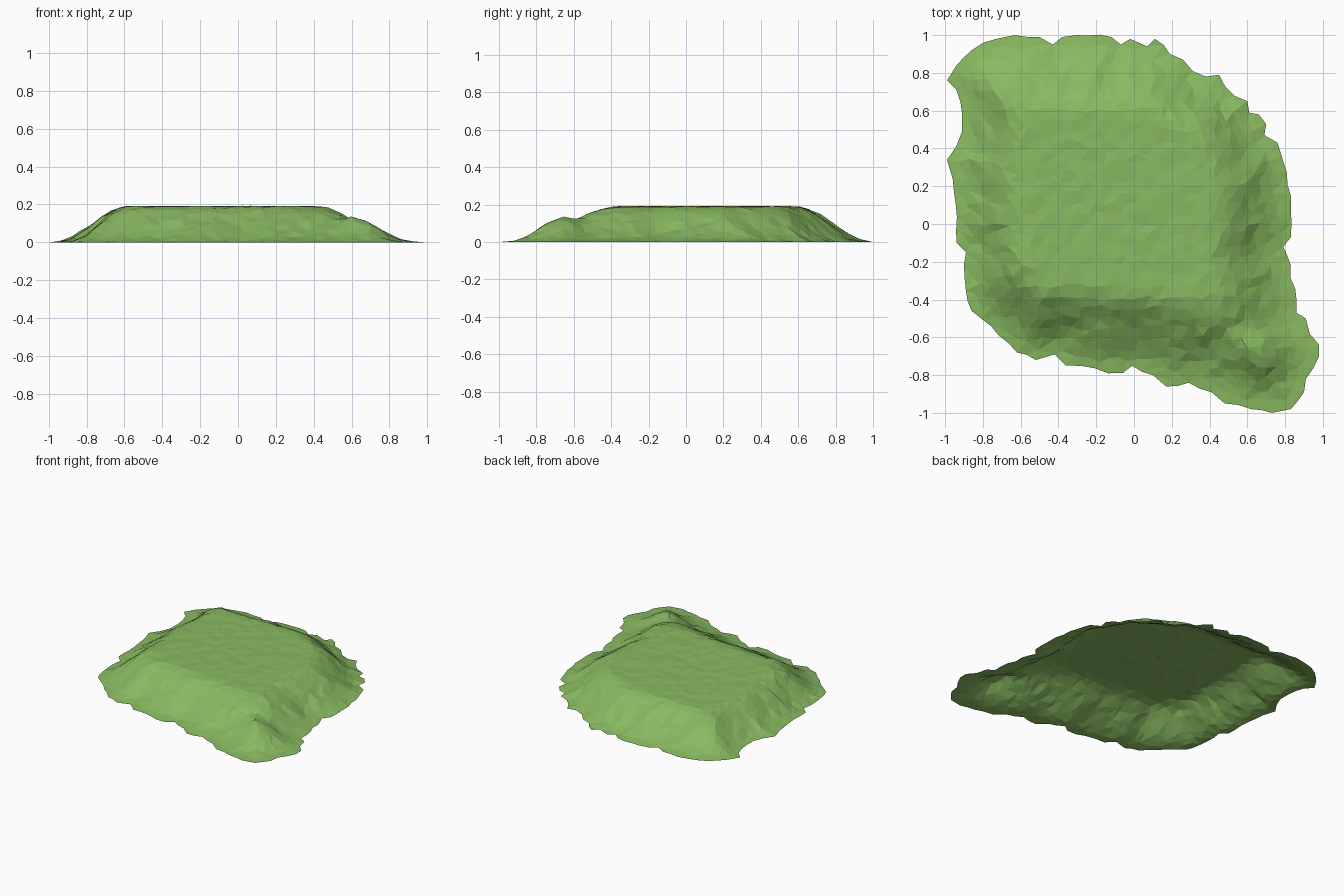
import bpy
import math
import random
from mathutils import Vector, noise
from mathutils.geometry import delaunay_2d_cdt, intersect_point_line

random.seed(4)
if "Cube" in bpy.data.objects:
    bpy.data.objects.remove(bpy.data.objects["Cube"], do_unlink=True)

# Ragged foot of the hill, clockwise from the back right corner
FOOT = [(-.99, .76), (-.94, .84), (-.86, .92), (-.73, .98), (-.63, 1), (-.5, .99),
        (-.43, .95), (-.38, .99), (-.3, 1), (-.12, .99), (-.07, .95), (-.02, .98),
        (.07, .94), (.11, .98), (.19, .9), (.26, .87), (.31, .81), (.38, .78),
        (.45, .79), (.53, .68), (.6, .65), (.61, .59), (.66, .58), (.7, .53),
        (.69, .47), (.76, .43), (.81, .27), (.83, .15), (.83, -.07), (.79, -.12),
        (.83, -.22), (.86, -.47), (.91, -.5), (.93, -.58), (.98, -.64), (.98, -.7),
        (.91, -.82), (.9, -.89), (.83, -.98), (.73, -1), (.62, -.98), (.48, -.95),
        (.41, -.89), (.29, -.84), (.17, -.86), (.1, -.8), (-.01, -.75), (-.06, -.79),
        (-.36, -.75), (-.42, -.69), (-.52, -.72), (-.62, -.68), (-.81, -.5),
        (-.86, -.46), (-.89, -.35), (-.89, -.15), (-.94, -.1), (-.96, .24),
        (-.99, .34), (-.91, .49), (-.91, .58), (-.94, .71)]
# Edge of the level top
CREST = [(-.58, .58), (.1, .58), (.33, .45), (.42, .2), (.39, -.2),
         (.42, -.38), (0, -.34), (-.45, -.31), (-.58, -.2)]
TOP = 0.19
STEP = 0.055


def to_vectors(points):
    return [Vector(p) for p in reversed(points)]


def edge_distance(p, loop):
    best = math.inf
    for a, b in zip(loop, loop[1:] + loop[:1]):
        hit, t = intersect_point_line(p, a, b)
        hit = a.lerp(b, min(max(t, 0), 1))
        best = min(best, (p - hit).length)
    return best


def inside(p, loop):
    odd = False
    for a, b in zip(loop, loop[1:] + loop[:1]):
        if (a.y > p.y) != (b.y > p.y):
            if p.x < a.x + (b.x - a.x) * (p.y - a.y) / (b.y - a.y):
                odd = not odd
    return odd


foot, crest = to_vectors(FOOT), to_vectors(CREST)


def height(p):
    rim = edge_distance(p, foot)
    rise = 0 if inside(p, crest) else edge_distance(p, crest)
    t = rim / (rim + rise)
    # Gullies and lumps are strongest halfway up the slope
    rough = noise.noise(Vector((p.x * 7, p.y * 7, 0))) + random.uniform(-.4, .4)
    t = min(max(t + rough * .2 * t * (1 - t), 0), 1)
    z = TOP * t * t * (3 - 2 * t)
    # Low knoll on the front left spur
    gap = (p - Vector((.67, -.7))).length
    z += .05 * math.exp(-(gap / .13) ** 2) * min(rim / .2, 1)
    # Faint unevenness of the ground
    return min(z + random.uniform(-.003, .003) * min(rim * 8, 1), TOP + .004)


# Foot points, with long stretches broken up, then a jittered field of inner points
points = []
for a, b in zip(foot, foot[1:] + foot[:1]):
    parts = max(1, round((b - a).length / (STEP * 1.3)))
    side = Vector((b.y - a.y, a.x - b.x)).normalized()
    for i in range(parts):
        wobble = random.uniform(-.012, .012) if i else 0
        points.append(a.lerp(b, i / parts) + side * wobble)
rim_count = len(points)

cells = int(1 / STEP) + 1
for row in range(-cells, cells + 1):
    for col in range(-cells, cells + 1):
        p = Vector((col + row % 2 / 2, row)) * STEP
        p += Vector((random.uniform(-.3, .3), random.uniform(-.3, .3))) * STEP
        if inside(p, foot) and edge_distance(p, foot) > STEP * .6:
            points.append(p)

boundary = [(i, (i + 1) % rim_count) for i in range(rim_count)]
flat, _, faces, sources, _, _ = delaunay_2d_cdt(points, boundary, [], 1, 1e-5)

# Open ground sheet, raised into the hill
verts = []
for p, source in zip(flat, sources):
    on_rim = any(i < rim_count for i in source)
    verts.append((p.x, p.y, 0 if on_rim else max(height(p), .001)))
mesh = bpy.data.meshes.new("grassy_hill")
mesh.from_pydata(verts, [], faces)
mesh.update()
hill = bpy.data.objects.new("grassy_hill", mesh)
bpy.context.collection.objects.link(hill)

# Grass colour
grass = bpy.data.materials.new("grass_green")
grass.use_nodes = True
colour = (.25, .49, .12, 1)
grass.diffuse_color = colour
shader = grass.node_tree.nodes["Principled BSDF"]
shader.inputs["Base Color"].default_value = colour
shader.inputs["Roughness"].default_value = .9
mesh.materials.append(grass)
